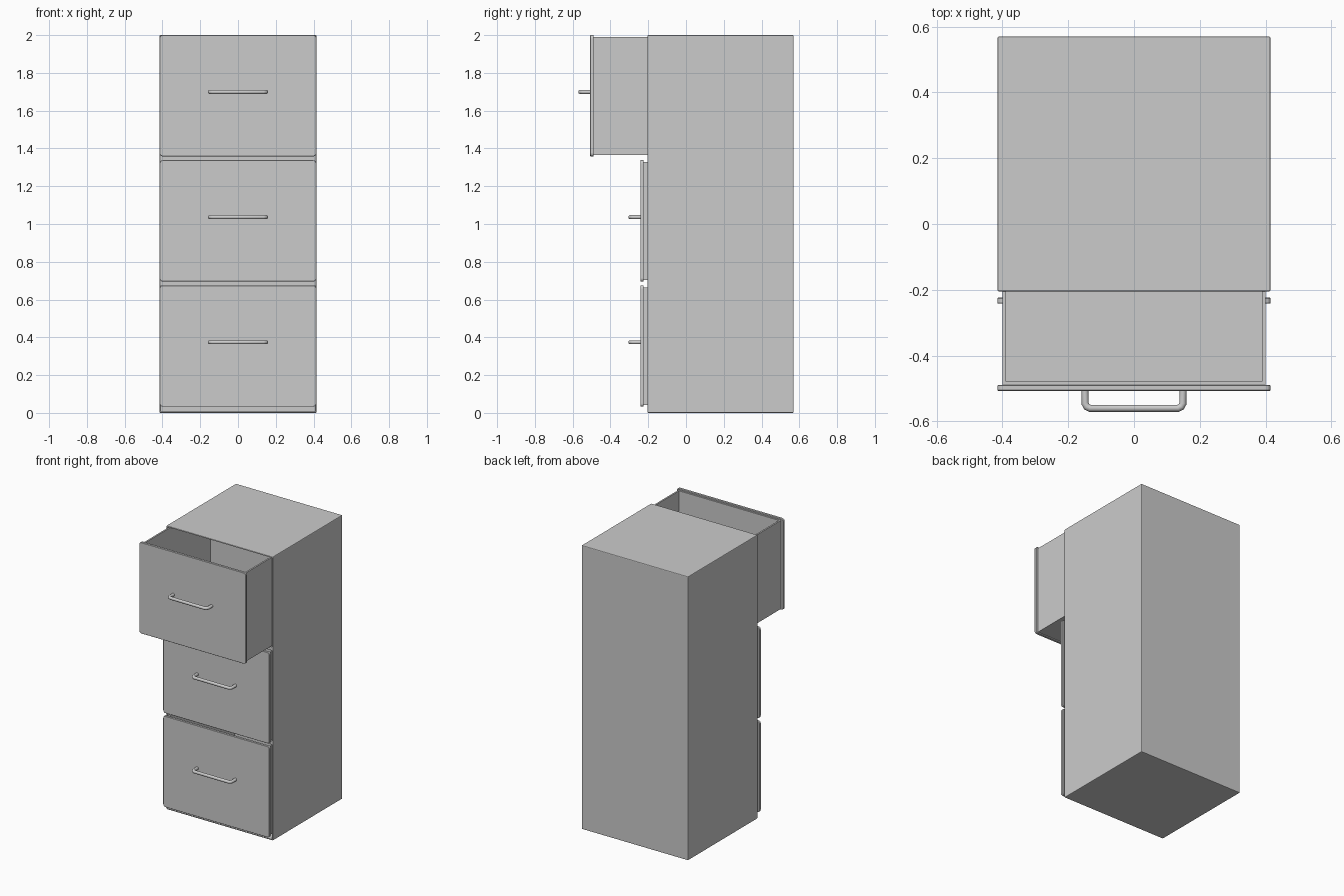
import bpy, bmesh
from mathutils import Vector

if "Cube" in bpy.data.objects:
    bpy.data.objects.remove(bpy.data.objects["Cube"])


def hollow_box(name, lo, hi, open_dir, wall, depth, bevel=0.0):
    """Box hollowed from the face that looks along open_dir."""
    lo, hi, open_dir = Vector(lo), Vector(hi), Vector(open_dir)
    bm = bmesh.new()
    bmesh.ops.create_cube(bm, size=1)
    bmesh.ops.scale(bm, vec=hi - lo, verts=bm.verts)
    bmesh.ops.translate(bm, vec=(lo + hi) / 2, verts=bm.verts)
    if bevel:
        bmesh.ops.bevel(bm, geom=bm.edges[:], offset=bevel, segments=2,
                        profile=0.5, affect='EDGES')
    bm.normal_update()
    face = max(bm.faces, key=lambda f: f.normal.dot(open_dir) * f.calc_area())
    bmesh.ops.inset_individual(bm, faces=[face], thickness=wall)
    bmesh.ops.inset_individual(bm, faces=[face], thickness=0, depth=-depth)
    return finish(name, bm)


def panel(name, lo, hi, radius=0.0):
    """Flat board with its front corners rounded."""
    lo, hi = Vector(lo), Vector(hi)
    bm = bmesh.new()
    bmesh.ops.create_cube(bm, size=1)
    bmesh.ops.scale(bm, vec=hi - lo, verts=bm.verts)
    bmesh.ops.translate(bm, vec=(lo + hi) / 2, verts=bm.verts)
    if radius:
        corners = [e for e in bm.edges
                   if abs(e.verts[0].co.y - e.verts[1].co.y) > 0.001]
        bmesh.ops.bevel(bm, geom=corners, offset=radius, segments=3,
                        profile=0.5, affect='EDGES')
        bmesh.ops.bevel(bm, geom=bm.edges[:], offset=0.002, segments=1,
                        profile=0.5, affect='EDGES')
    return finish(name, bm)


def finish(name, bm):
    mesh = bpy.data.meshes.new(name)
    bm.to_mesh(mesh)
    bm.free()
    ob = bpy.data.objects.new(name, mesh)
    bpy.context.collection.objects.link(ob)
    return ob


def handle(name, y, z):
    """Round bar pull with bent corners, standing off the panel at y."""
    curve = bpy.data.curves.new(name, 'CURVE')
    curve.dimensions = '3D'
    curve.bevel_depth = 0.011
    curve.bevel_resolution = 3
    curve.use_fill_caps = True
    half = [(0.149, 0.005), (0.149, -0.038), (0.144, -0.048), (0.134, -0.053)]
    path = half + [(-x, d) for x, d in reversed(half)]
    spline = curve.splines.new('POLY')
    spline.points.add(len(path) - 1)
    for p, (x, d) in zip(spline.points, path):
        p.co = (x, y + d, z, 1)
    spline.use_smooth = True
    ob = bpy.data.objects.new(name, curve)
    bpy.context.collection.objects.link(ob)


# cabinet shell, open at the front
hollow_box("cabinet_body", (-0.415, -0.205, 0), (0.415, 0.57, 2.0),
           (0, -1, 0), 0.004, 0.76, bevel=0.005)

# three drawers, the top one pulled out
pitch = 0.6625
for i, (label, out) in enumerate((("bottom", 0), ("middle", 0), ("top", 0.265))):
    z = 0.033 + i * pitch
    y = -0.242 - out
    panel(label + "_drawer_front", (-0.415, y, z),
          (0.415, y + 0.018, z + 0.642), radius=0.016)
    hollow_box(label + "_drawer_box", (-0.4, y + 0.017, z + 0.008),
               (0.4, y + 0.767, z + 0.632), (0, 0, 1), 0.016, 0.608)
    handle(label + "_drawer_handle", y, z + 0.341)
    # shelf between drawers
    if i:
        panel(label + "_divider", (-0.407, -0.2, z - 0.022), (0.407, 0.556, z + 0.003))
